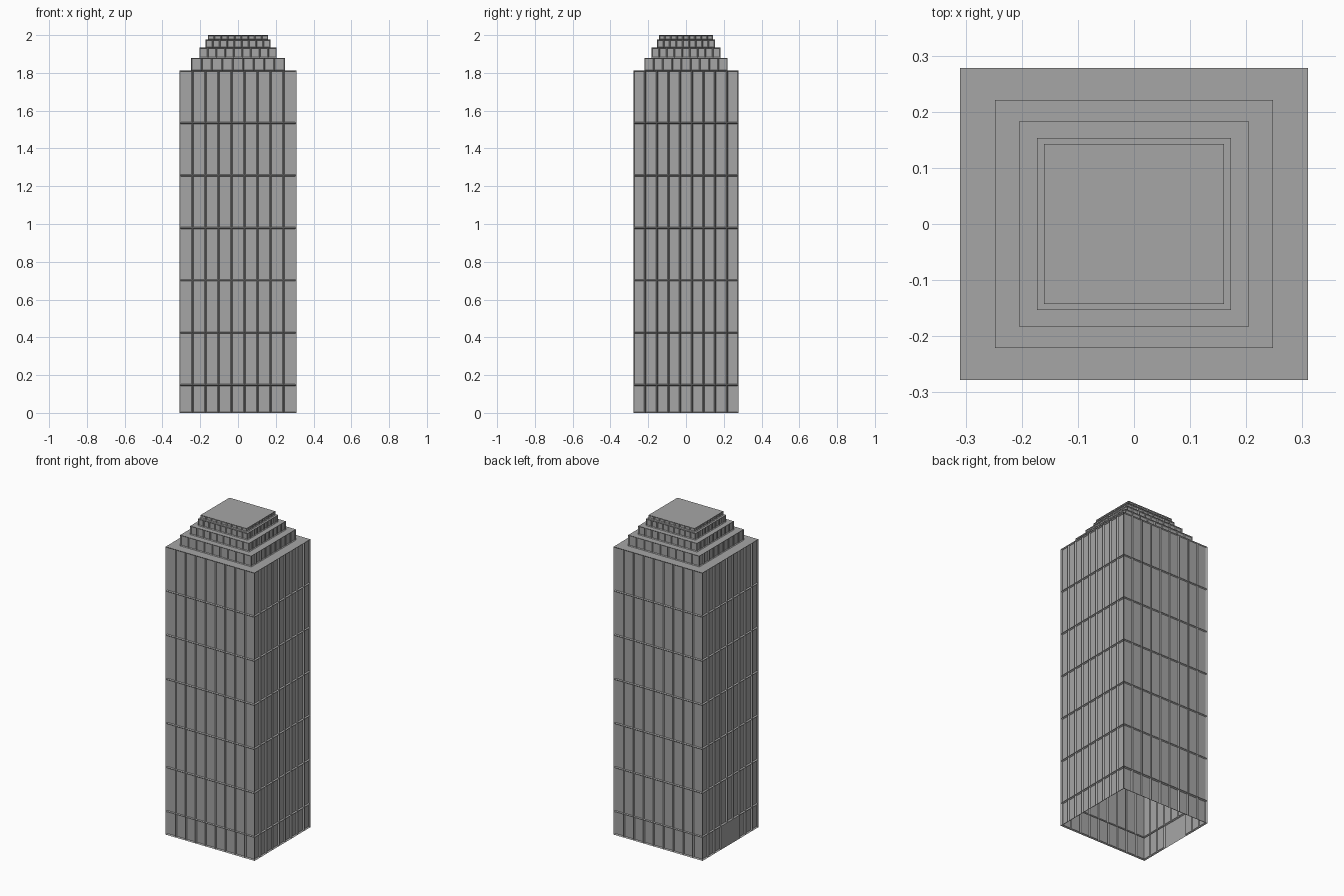
import bpy
import bmesh

cube = bpy.data.objects.get("Cube")
if cube:
    bpy.data.objects.remove(cube, do_unlink=True)

# Single stone grey finish
grey = bpy.data.materials.new("stone_grey")
grey.use_nodes = True
colour = (0.38, 0.38, 0.38, 1)
grey.diffuse_color = colour
grey.node_tree.nodes["Principled BSDF"].inputs["Base Color"].default_value = colour

COLUMNS = 9


def wall_grid(bm, start, end, levels):
    """Wall of quads between two plan points; returns its rows of faces."""
    rings = []
    for z in levels:
        ring = []
        for i in range(COLUMNS + 1):
            t = i / COLUMNS
            x = start[0] + (end[0] - start[0]) * t
            y = start[1] + (end[1] - start[1]) * t
            ring.append(bm.verts.new((x, y, z)))
        rings.append(ring)
    return [[bm.faces.new((low[i], low[i + 1], high[i + 1], high[i]))
             for i in range(COLUMNS)]
            for low, high in zip(rings, rings[1:])]


def recess(bm, faces, frame, depth):
    """Sink a window panel into every face, leaving a thin frame."""
    bm.normal_update()
    bmesh.ops.inset_individual(bm, faces=faces, thickness=frame,
                               depth=-depth, use_even_offset=True)


def storey_block(name, hx, hy, levels, frame, depth, ground_floor=False):
    """Open-bottomed block with panelled walls and a flat roof."""
    bm = bmesh.new()
    corners = [(-hx, -hy), (hx, -hy), (hx, hy), (-hx, hy)]
    for side in range(4):
        rows = wall_grid(bm, corners[side], corners[(side + 1) % 4], levels)
        if ground_floor:
            street, upper = rows[0], sum(rows[1:], [])
            if side == 3:
                # Plain entrance bay in the middle of the left-hand wall
                street = street[:3] + street[6:]
            # Upper panels are shallower on the long walls
            recess(bm, street, frame, depth)
            recess(bm, upper, frame, depth if side % 2 else depth * 0.6)
        else:
            recess(bm, sum(rows, []), frame, depth)
    bm.faces.new([bm.verts.new((x, y, levels[-1])) for x, y in corners])
    mesh = bpy.data.meshes.new(name)
    bm.to_mesh(mesh)
    bm.free()
    mesh.materials.append(grey)
    obj = bpy.data.objects.new(name, mesh)
    bpy.context.collection.objects.link(obj)
    return obj


# Main shaft: a short street level and six tall panel rows
street_top, row_height = 0.147, 0.2775
shaft_levels = [0] + [street_top + row_height * i for i in range(7)]
storey_block("tower_shaft", 0.31, 0.278, shaft_levels, 0.005, 0.009, True)

# Stepped crown
tiers = [
    ("lower_tier", 0.248, 0.221, 1.88),
    ("middle_tier", 0.205, 0.183, 1.934),
    ("upper_tier", 0.173, 0.153, 1.976),
    ("roof_tier", 0.16, 0.143, 2.0),
]
base = shaft_levels[-1]
for name, hx, hy, top in tiers:
    storey_block(name, hx, hy, [base, top], 0.004, 0.005)
    base = top
